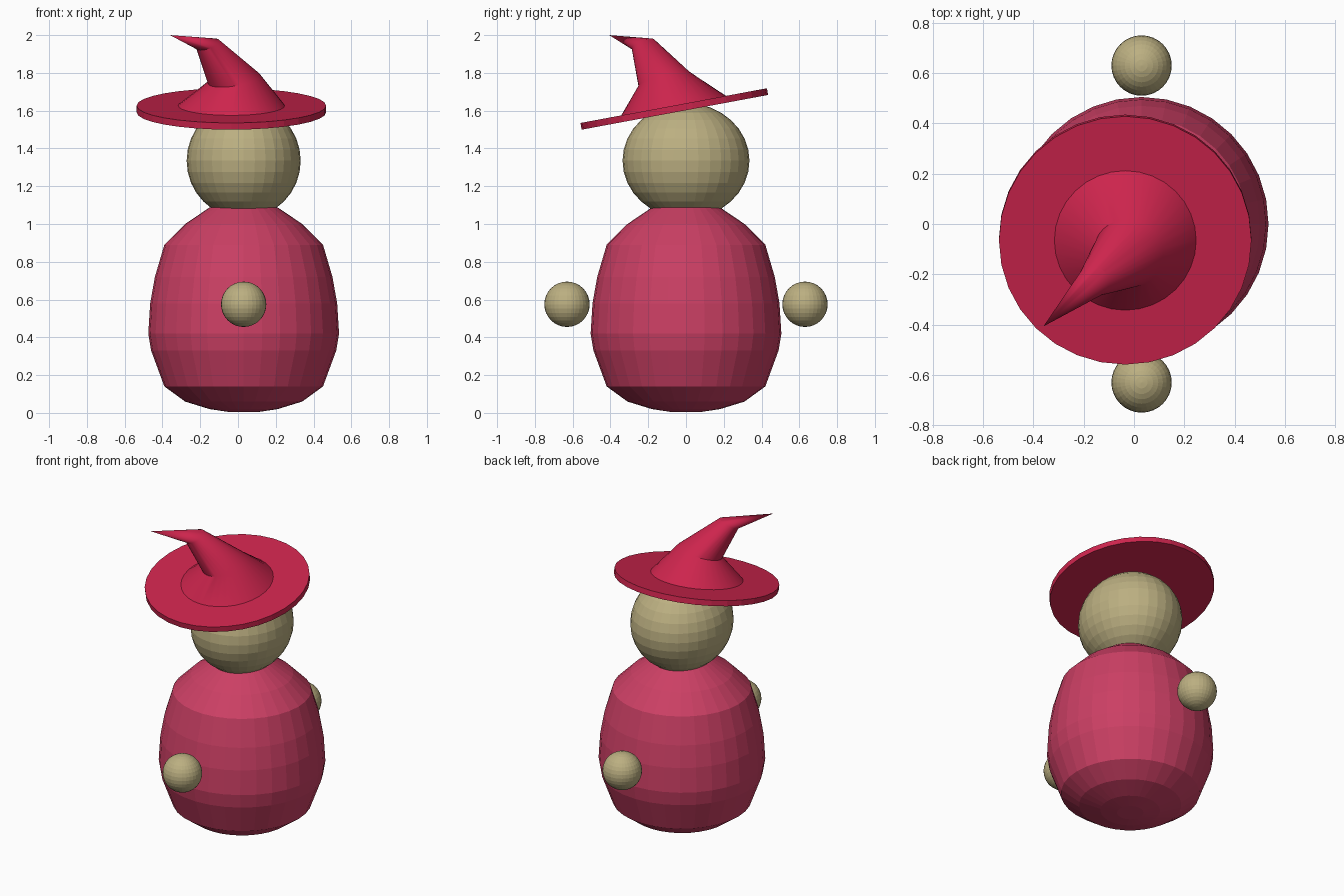
import bpy, bmesh, math
from mathutils import Matrix, Vector

cube = bpy.data.objects.get("Cube")
if cube:
    bpy.data.objects.remove(cube, do_unlink=True)


def make_material(name, colour):
    mat = bpy.data.materials.new(name)
    mat.use_nodes = True
    mat.diffuse_color = (*colour, 1)
    mat.node_tree.nodes["Principled BSDF"].inputs["Base Color"].default_value = (*colour, 1)
    return mat


robe_red = make_material("robe rose red", (0.60, 0.050, 0.128))
hat_red = make_material("hat crimson", (0.61, 0.018, 0.074))
skin_tan = make_material("skin tan", (0.50, 0.43, 0.22))

SIDES = 32


def ring(centre, radius, normal=(0, 0, 1)):
    """Points of a circle around centre, tilted to face along normal."""
    turn = Vector((0, 0, 1)).rotation_difference(Vector(normal)).to_matrix()
    return [Vector(centre) + turn @ Vector((radius * math.cos(a), radius * math.sin(a), 0))
            for a in (2 * math.pi * i / SIDES for i in range(SIDES))]


def loft(name, rings, mat, tip=None):
    """Skin a stack of rings, closing the bottom and the top (or a point)."""
    bm = bmesh.new()
    loops = [[bm.verts.new(p) for p in r] for r in rings]
    bm.faces.new(loops[0][::-1])
    for low, high in zip(loops, loops[1:]):
        for i in range(SIDES):
            j = (i + 1) % SIDES
            bm.faces.new((low[i], low[j], high[j], high[i]))
    if tip is None:
        bm.faces.new(loops[-1])
    else:
        point = bm.verts.new(tip)
        for i in range(SIDES):
            bm.faces.new((loops[-1][i], loops[-1][(i + 1) % SIDES], point))
    mesh = bpy.data.meshes.new(name)
    bm.to_mesh(mesh)
    bm.free()
    mesh.materials.append(mat)
    obj = bpy.data.objects.new(name, mesh)
    bpy.context.collection.objects.link(obj)
    return obj


def ball(name, centre, size, mat):
    bpy.ops.mesh.primitive_uv_sphere_add(segments=SIDES, ring_count=16, radius=1, location=centre)
    obj = bpy.context.object
    obj.name = name
    obj.scale = size
    obj.data.materials.append(mat)
    return obj


# Robe body: a faceted bell turned from a profile of (radius, height)
AXIS = 0.03
profile = [(0.08, 0.005), (0.18, 0.02), (0.31, 0.06), (0.42, 0.14), (0.49, 0.33),
           (0.505, 0.42), (0.495, 0.58), (0.47, 0.72), (0.42, 0.89), (0.31, 1.0), (0.18, 1.088)]
loft("robe_body", [ring((AXIS, 0, z), r) for r, z in profile], robe_red, tip=(AXIS, 0, 1.1))

# Head and the two floating hands
ball("head", (AXIS, 0, 1.335), (0.302, 0.336, 0.305), skin_tan)
for name, side in (("front_hand", -1), ("back_hand", 1)):
    ball(name, (AXIS, side * 0.63, 0.575), (0.12, 0.12, 0.12), skin_tan)

# Hat brim: a thin disc tipped down at the front
tilt = Vector((0, -0.183, 0.983)).normalized()
brim_centre = Vector((-0.035, -0.062, 1.609))
loft("hat_brim", [ring(brim_centre + tilt * h, 0.502, tilt) for h in (-0.018, 0.018)], hat_red)

# Hat crown: a cone bent forward and sideways to a point
crown = loft("hat_crown", [
    ring(brim_centre + tilt * 0.017, 0.283, tilt),
    ring((-0.022, -0.117, 1.768), 0.14, (-0.16, -0.27, 0.95)),
    ring((-0.160, -0.227, 1.951), 0.0645, (-0.32, -0.36, 0.87)),
], hat_red, tip=(-0.36, -0.407, 2.0))
bpy.ops.object.select_all(action="DESELECT")
crown.select_set(True)
bpy.context.view_layer.objects.active = crown
bpy.ops.object.shade_smooth_by_angle(angle=math.radians(30))
